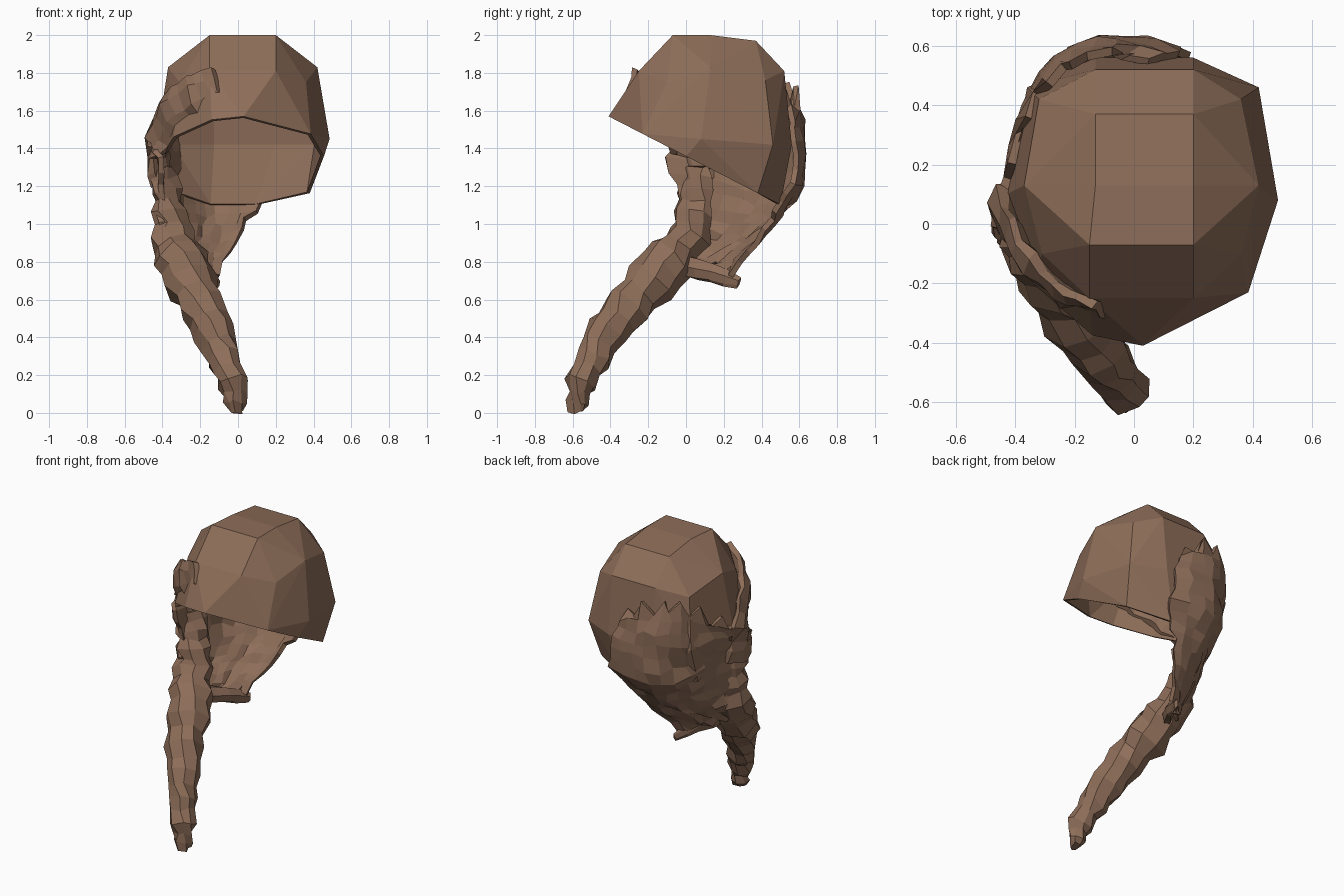
import bpy, bmesh, random
from math import sin, cos, pi
from mathutils import Vector

if "Cube" in bpy.data.objects:
    bpy.data.objects.remove(bpy.data.objects["Cube"])

random.seed(4)
mat = bpy.data.materials.new("brown_hair")
mat.diffuse_color = (0.27, 0.155, 0.10, 1)
mat.use_nodes = True
mat.node_tree.nodes["Principled BSDF"].inputs["Base Color"].default_value = mat.diffuse_color


def make(name, verts, faces, thickness=0):
    me = bpy.data.meshes.new(name)
    me.from_pydata(verts, [], faces)
    me.materials.append(mat)
    ob = bpy.data.objects.new(name, me)
    bpy.context.collection.objects.link(ob)
    if thickness:
        m = ob.modifiers.new("thickness", 'SOLIDIFY')
        m.thickness = thickness
        m.offset = -1
    return ob


def jit(a):
    return Vector([random.uniform(-a, a) for _ in range(3)])


def resample(rows, n):
    out = []
    for a, b in zip(rows, rows[1:]):
        for k in range(n):
            out.append([u + (v - u) * k / n for u, v in zip(a, b)])
    return out + [list(rows[-1])]


def strand(name, path, sub, sides, noise, twist=0.12):
    """Lumpy tube; path rows are x, y, z, width across, height along the up side."""
    rows = resample(path, sub)
    verts, faces = [], []
    for i, r in enumerate(rows):
        c = Vector(r[:3])
        t = (Vector(rows[min(i + 1, len(rows) - 1)][:3]) - Vector(rows[max(i - 1, 0)][:3])).normalized()
        side = t.cross(Vector((0.55, 0.8, 0.2)) if t.z > 0.5 else Vector((0, 0, 1))).normalized()
        up = side.cross(t)
        s = 1 + (0.08 if i % 2 else -0.05) * (0 < i < len(rows) - 1)
        for k in range(sides):
            a = 2 * pi * k / sides + i * twist
            verts.append(c + side * (r[3] * s * cos(a)) + up * (r[4] * s * sin(a)) + jit(noise))
    for i in range(len(rows) - 1):
        for k in range(sides):
            n = (k + 1) % sides
            faces.append((i * sides + k, i * sides + n, (i + 1) * sides + n, (i + 1) * sides + k))
    faces.append(tuple(reversed(range(sides))))
    faces.append(tuple(range(len(verts) - sides, len(verts))))
    return make(name, verts, faces)


# Faceted cap: hull of a few rings, open along the slanted rim
def rim_z(y):
    return 1.57 - (y + 0.41) * 0.515


rim = [(.03, -.41), (.385, -.23), (.455, .0), (.38, .38), (.1, .5), (-.15, .5),
       (-.35, .37), (-.42, .05), (-.34, -.2), (-.14, -.375)]
upper = [(.485, .08, 1.45), (.42, .46, 1.42), (.2, .56, 1.42), (-.13, .56, 1.42), (-.36, .46, 1.42),
         (-.43, .1, 1.45), (.2, -.25, 1.81), (.36, -.1, 1.75), (.42, .13, 1.83), (.36, .42, 1.76),
         (.2, .52, 1.81), (-.13, .52, 1.81), (-.32, .42, 1.76), (-.37, .13, 1.83),
         (-.31, -.1, 1.75), (-.15, -.25, 1.81), (.2, -.07, 2), (.2, .13, 2), (.2, .37, 1.97),
         (-.13, .37, 1.97), (-.13, .13, 2), (-.15, -.07, 2)]
bm = bmesh.new()
for p in [(x, y, rim_z(y)) for x, y in rim] + upper:
    bm.verts.new(p)
bmesh.ops.convex_hull(bm, input=bm.verts)
low = [f for f in bm.faces if all(abs(v.co.z - rim_z(v.co.y)) < 1e-3 for v in f.verts)]
bmesh.ops.delete(bm, geom=low, context='FACES')
bmesh.ops.recalc_face_normals(bm, faces=bm.faces)
if sum(f.normal.dot(f.calc_center_median() - Vector((0, .1, 1.5))) for f in bm.faces) < 0:
    bmesh.ops.reverse_faces(bm, faces=bm.faces)
cap = make("hair_cap", [], [], 0.02)
bm.to_mesh(cap.data)
bm.free()

# Swept sheet round the back and left: rows of right end, middle, left end
sheet = [
    (0.06, .57, 1.60, -.26, .53, 1.72, -.425, .22, 1.52),
    (.16, .59, 1.45, -.26, .565, 1.45, -.475, .0, 1.42),
    (.18, .575, 1.22, -.28, .51, 1.2, -.42, -.12, 1.36),
    (.09, .49, 1.05, -.24, .42, 1.03, -.43, -.03, 1.12),
    (-.01, .38, .90, -.26, .27, .88, -.43, -.05, .95),
    (-.12, .26, .73, -.27, .1, .75, -.38, -.12, .8)]
rows = resample(sheet, 3)
N = 10
verts, faces = [], []
for i, r in enumerate(rows):
    A, M, B = Vector(r[:3]), Vector(r[3:6]), Vector(r[6:])
    C = M * 2 - (A + B) / 2
    for j in range(N + 1):
        t = j / N
        p = A * (1 - t) ** 2 + C * (2 * t * (1 - t)) + B * t * t + jit(0.016)
        if i == 0:  # ragged upper edge
            p.z += (0.04, -0.05)[j % 2]
        verts.append(p)
for i in range(len(rows) - 1):
    for j in range(N):
        a, b = i * (N + 1) + j, (i + 1) * (N + 1) + j
        faces.append((a, b, b + 1, a + 1))
make("swept_back_hair", verts, faces, 0.03)

# Twisted tail hanging forward on the left
strand("tail", [
    (-.01, -.58, 0, .035, .04), (-.02, -.56, .16, .078, .08), (-.10, -.46, .36, .10, .09),
    (-.19, -.31, .56, .12, .12), (-.28, -.13, .76, .135, .14), (-.345, .02, .93, .10, .12),
    (-.37, .05, 1.12, .06, .10), (-.40, .05, 1.3, .035, .10)], 3, 8, 0.014)

# Front strand lying over the left of the cap
strand("front_strand", [
    (-.11, -.29, 1.75, .02, .085), (-.24, -.235, 1.68, .035, .105), (-.36, -.11, 1.59, .04, .12),
    (-.43, .03, 1.43, .045, .12), (-.41, .07, 1.22, .035, .10)], 3, 7, 0.012, 0)

# Loose lock under the sheet
strand("loose_lock", [
    (-.28, -.02, .78, .03, .06), (-.18, .14, .74, .025, .05), (-.11, .28, .69, .012, .03)], 2, 6, 0.006)
